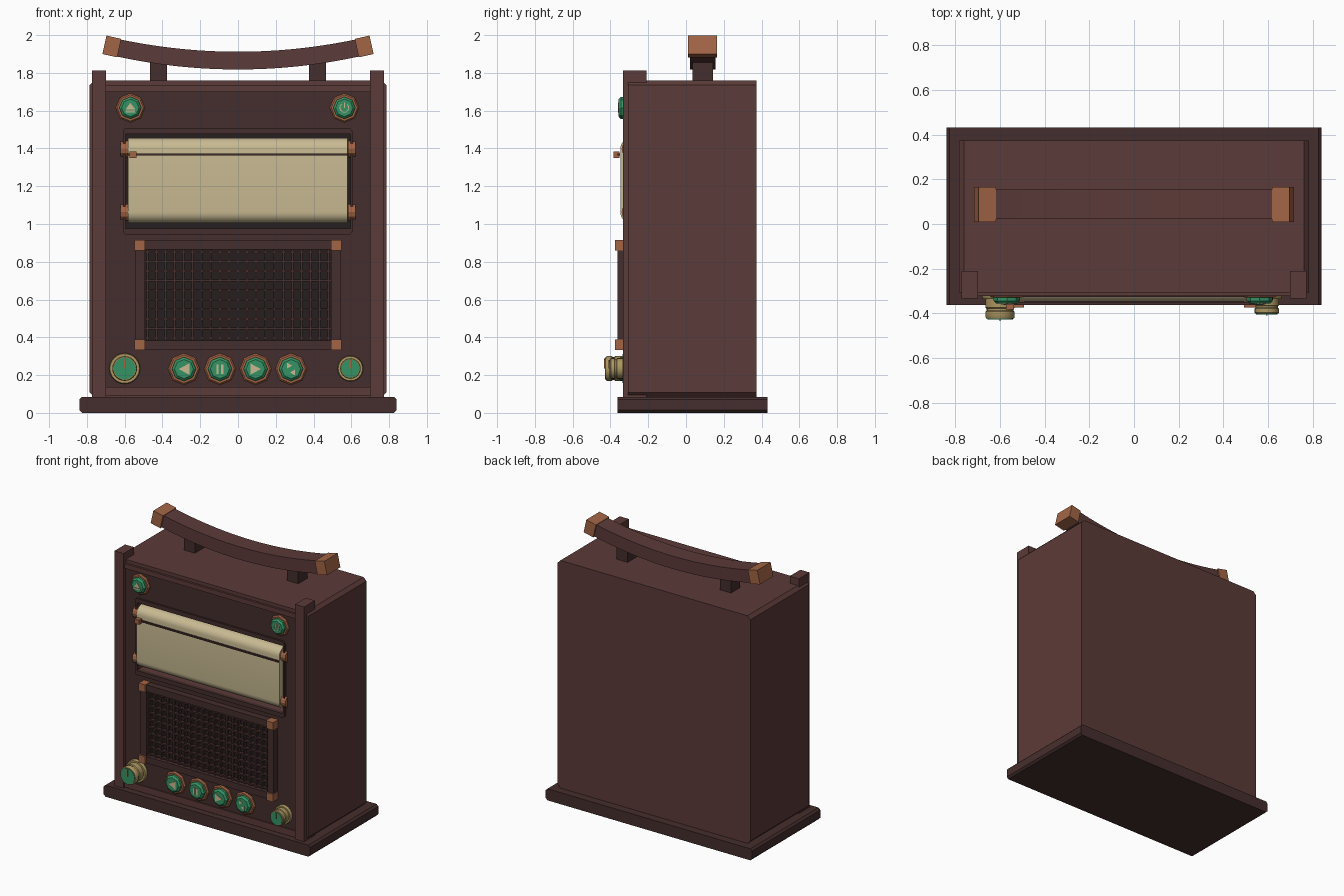
import bpy, bmesh, math

if "Cube" in bpy.data.objects:
    bpy.data.objects.remove(bpy.data.objects["Cube"])

def material(name, r, g, b):
    m = bpy.data.materials.new(name)
    m.diffuse_color = (r, g, b, 1)
    m.use_nodes = True
    m.node_tree.nodes["Principled BSDF"].inputs["Base Color"].default_value = m.diffuse_color
    return m

WOOD = material("wood", .105, .043, .04)
DARK = material("dark_wood", .06, .027, .026)
BLACK = material("grille_cloth", .02, .013, .013)
COPPER = material("copper", .36, .13, .06)
GREEN = material("green", .035, .29, .13)
CREAM = material("paper", .58, .49, .29)
BRASS = material("brass", .42, .31, .12)

def finish(name, bm, mat, smooth=False):
    bmesh.ops.recalc_face_normals(bm, faces=bm.faces[:])
    me = bpy.data.meshes.new(name)
    bm.to_mesh(me)
    bm.free()
    ob = bpy.data.objects.new(name, me)
    bpy.context.collection.objects.link(ob)
    me.materials.append(mat)
    if smooth:
        bpy.ops.object.select_all(action='DESELECT')
        ob.select_set(True)
        bpy.context.view_layer.objects.active = ob
        bpy.ops.object.shade_smooth_by_angle(angle=math.radians(35))
    return ob

def skin(name, rings, mat, smooth=False):
    """Join rings of points into a closed solid."""
    bm = bmesh.new()
    vs = [[bm.verts.new(p) for p in r] for r in rings]
    n = len(vs[0])
    for a, b in zip(vs, vs[1:]):
        for i in range(n):
            j = (i + 1) % n
            bm.faces.new((a[i], a[j], b[j], b[i]))
    bm.faces.new(vs[0])
    bm.faces.new(vs[-1])
    return finish(name, bm, mat, smooth)

def prism(name, pts, a, b, mat, axis='y', smooth=False):
    """Extrude a profile: (x, z) along y, or (y, z) along x."""
    place = (lambda u, v, w: (u, w, v)) if axis == 'y' else (lambda u, v, w: (w, u, v))
    return skin(name, [[place(u, v, w) for u, v in pts] for w in (a, b)], mat, smooth)

def box(name, x0, x1, y0, y1, z0, z1, mat, c=0):
    if c:
        pts = [(x0 + c, z0), (x1 - c, z0), (x1, z0 + c), (x1, z1 - c),
               (x1 - c, z1), (x0 + c, z1), (x0, z1 - c), (x0, z0 + c)]
    else:
        pts = [(x0, z0), (x1, z0), (x1, z1), (x0, z1)]
    return prism(name, pts, y0, y1, mat)

def circle(cx, cz, r, n, a0=0, a1=360):
    full = a1 - a0 == 360
    steps = n if full else n + 1
    return [(cx + r * math.sin(math.radians(a0 + (a1 - a0) * i / n)),
             cz + r * math.cos(math.radians(a0 + (a1 - a0) * i / n))) for i in range(steps)]

def lathe(name, x, z, profile, n, mat, smooth=False):
    return skin(name, [[(u, y, v) for u, v in circle(x, z, r, n)] for r, y in profile], mat, smooth)

# Base, cabinet and front panel, with a recess for the scroll
box("base", -.84, .84, -.362, .432, 0, .085, DARK, .014)
cabinet = box("cabinet", -.785, .785, -.308, .373, .085, 1.76, WOOD, .024)
panel = box("front_panel", -.70, .70, -.314, -.30, .13, 1.71, DARK)
cutter = box("recess_cutter", -.60, .60, -.5, -.215, .975, 1.478, DARK)
cutter.hide_render = True
cutter.hide_viewport = True
for ob in (cabinet, panel):
    m = ob.modifiers.new("recess", 'BOOLEAN')
    m.object = cutter
    m.operation = 'DIFFERENCE'
    m.solver = 'EXACT'
box("recess_back", -.6, .6, -.222, -.2, .975, 1.478, BLACK)

# Front pillars and rails
for s in (-1, 1):
    box("pillar", s * .735 - .037, s * .735 + .037, -.333, -.21, .085, 1.812, WOOD)
box("top_rail", -.70, .70, -.323, -.29, 1.70, 1.735, WOOD)
box("bottom_rail", -.70, .70, -.323, -.29, .09, .138, WOOD)

# Handle with posts and end caps
xs = [-.67 + 1.34 * i / 24 for i in range(25)]
sag = lambda x: 1.865 + .167 * x * x
prism("handle", [(x, sag(x) + .047) for x in xs] + [(x, sag(x) - .047) for x in reversed(xs)],
      .022, .155, WOOD)
for s in (-1, 1):
    t = s * math.radians(12.6)
    corners = [(-.04, -.05), (.04, -.05), (.04, .05), (-.04, .05)]
    prism("handle_cap", [(s * .668 + u * math.cos(t) - v * math.sin(t),
                          1.94 + u * math.sin(t) + v * math.cos(t)) for u, v in corners],
          .01, .165, COPPER)
    box("handle_post", s * .421 - .045, s * .421 + .045, .035, .142, 1.75, 1.865, DARK)

# Scroll window frame
box("window_frame_top", -.608, .603, -.327, -.30, 1.476, 1.507, DARK, .01)
box("window_frame_bottom", -.608, .603, -.327, -.30, .945, .977, DARK, .01)
for s in (-1, 1):
    box("window_frame_side", s * .602 - .007, s * .602 + .007, -.327, -.30, .96, 1.49, DARK)

# Paper scroll around two rollers
paper = circle(-.29, 1.397, .058, 16, -90, 90) + circle(-.29, 1.063, .058, 16, 90, 270)
prism("paper_scroll", paper, -.583, .58, CREAM, 'x', True)
for z in (1.397, 1.063):
    for s in (-1, 1):
        prism("roller_cap", circle(-.297, z, .044, 12), s * .583, s * .623, COPPER, 'x')
box("slider_rail", -.585, .58, -.362, -.35, 1.362, 1.373, DARK)
box("slider", -.574, -.537, -.383, -.352, 1.35, 1.384, COPPER)

# Speaker grille
box("grille_cloth", -.50, .50, -.322, -.31, .37, .88, BLACK)
for z in (.36, .888):
    box("grille_frame_rail", -.545, .543, -.362, -.31, z - .024, z + .024, DARK)
    for s in (-1, 1):
        box("grille_corner", s * .52 - .027, s * .52 + .027, -.375, -.31, z - .028, z + .028, COPPER)
for s in (-1, 1):
    box("grille_frame_side", s * .518 - .025, s * .518 + .025, -.362, -.31, .36, .888, DARK)
for i in range(21):
    x = -.48 + .048 * i
    box("grille_upright", x - .005, x + .005, -.342, -.32, .384, .864, DARK)
for i in range(10):
    z = .397 + .0505 * i
    box("grille_bar", -.495, .495, -.345, -.32, z - .005, z + .005, DARK)

# Push buttons
def button(x, z, r):
    lathe("button_ring", x, z, [(r, -.30), (r, -.322), (r * .9, -.33)], 8, COPPER)
    lathe("button", x, z, [(r * .76, -.31), (r * .76, -.345), (r * .6, -.357)], 8, GREEN)

def icon(x, z, pts):
    prism("button_symbol", [(x + u, z + v) for u, v in pts], -.35, -.361, CREAM)

def arrow(s, w, h, dx=0, dz=0):
    return [(dx - s * w, dz - h), (dx + s * w, dz), (dx - s * w, dz + h)]

def bar(x0, x1, z0, z1):
    return [(x0, z0), (x1, z0), (x1, z1), (x0, z1)]

symbols = [
    (-.57, 1.615, .077, [[(-.026, -.008), (.026, -.008), (0, .026)], bar(-.026, .026, -.024, -.015)]),
    (.563, 1.615, .077, [bar(-.003, .003, 0, .028),
                         circle(0, 0, .026, 10, 40, 320) + circle(0, 0, .021, 10, 320, 40)]),
    (-.286, .232, .084, [arrow(-1, .028, .03)]),
    (-.096, .232, .084, [bar(-.018, -.006, -.025, .025), bar(.006, .018, -.025, .025)]),
    (.093, .232, .084, [arrow(1, .028, .03)]),
    (.281, .232, .084, [arrow(1, .014, .016, -.008, .018), arrow(-1, .014, .016, .008, -.018)]),
]
for x, z, r, shapes in symbols:
    button(x, z, r)
    for pts in shapes:
        icon(x, z, pts)

# Rotary knobs
for x, r, tip in ((-.60, .082, -.424), (.595, .068, -.402)):
    z, d = .235, tip + .335
    rows = [(1, -.30), (1, -.328), (.95, -.335), (.8, -.335), (.8, -.335 + d * .45), (.73, -.335 + d * .5),
            (.73, -.335 + d * .6), (.8, -.335 + d * .65), (.8, -.335 + d * .93), (.75, tip)]
    lathe("knob", x, z, [(r * k, y) for k, y in rows], 24, BRASS, True)
    lathe("knob_face", x, z, [(r * .7, tip + .01), (r * .7, tip - .004)], 24, GREEN, True)
    box("knob_pointer", x - .004, x + .004, tip - .009, tip, z, z + r * .66, COPPER)
